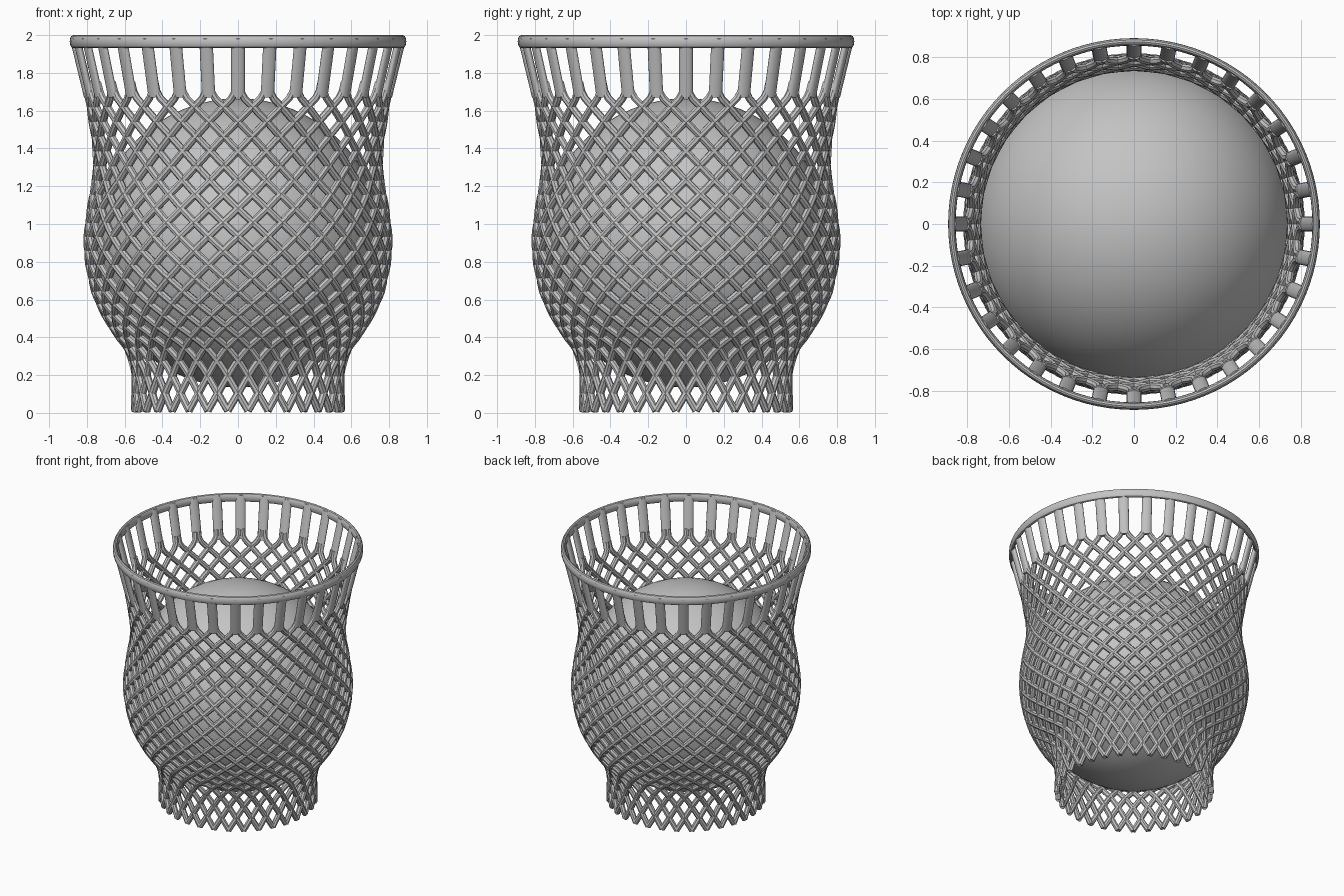
import bpy
from math import pi, sin, cos, hypot
from mathutils import Vector

if "Cube" in bpy.data.objects:
    bpy.data.objects.remove(bpy.data.objects["Cube"])

COUNT = 32          # strands in each direction, and posts
CELLS = 11.5        # lattice cells from foot to posts
STEP = 2 * pi / COUNT

grey = bpy.data.materials.new("plain_grey")
grey.use_nodes = True
grey.diffuse_color = (0.55, 0.55, 0.55, 1)
grey.node_tree.nodes["Principled BSDF"].inputs["Base Color"].default_value = grey.diffuse_color


def finish(obj, name):
    obj.name = name
    obj.data.materials.clear()
    obj.data.materials.append(grey)
    bpy.ops.object.select_all(action="DESELECT")
    obj.select_set(True)
    bpy.context.view_layer.objects.active = obj
    if obj.type == "CURVE":
        bpy.ops.object.convert(target="MESH")
    bpy.ops.object.shade_smooth_by_angle()


def smooth_path(points, steps):
    """Catmull-Rom curve through the points."""
    pts = [Vector(p) for p in points]
    pts = [2 * pts[0] - pts[1]] + pts + [2 * pts[-1] - pts[-2]]
    path = []
    for a, b, c, d in zip(pts, pts[1:], pts[2:], pts[3:]):
        for i in range(steps):
            t = i / steps
            path.append(0.5 * (2 * b + (c - a) * t + (2 * a - 5 * b + 4 * c - d) * t ** 2
                               + (3 * b - a - 3 * c + d) * t ** 3))
    return path + [pts[-2]]


def tube_curve(paths, radius):
    data = bpy.data.curves.new("tubes", "CURVE")
    data.dimensions = "3D"
    data.bevel_depth = radius
    data.bevel_resolution = 2
    data.use_fill_caps = True
    for path in paths:
        spline = data.splines.new("POLY")
        spline.points.add(len(path) - 1)
        for point, co in zip(spline.points, path):
            point.co = (*co, 1)
    obj = bpy.data.objects.new("tubes", data)
    bpy.context.collection.objects.link(obj)
    return obj


# Vase outline: radius, height, lattice cell height
outline = smooth_path([
    (0.548, 0.012, 0.19), (0.546, 0.2, 0.19), (0.582, 0.33, 0.16), (0.635, 0.41, 0.14),
    (0.693, 0.5, 0.14), (0.76, 0.65, 0.145), (0.799, 0.88, 0.155), (0.778, 1.1, 0.155),
    (0.753, 1.25, 0.16), (0.753, 1.4, 0.165), (0.77, 1.53, 0.165), (0.797, 1.7, 0.165)], 5)

# Lattice turn accumulated along the outline
turn = [0]
for a, b in zip(outline, outline[1:]):
    turn.append(turn[-1] + hypot(b.x - a.x, b.y - a.y) / b.z)
turn = [t * CELLS / turn[-1] for t in turn]

# Crossing strands, drawn together under each post
for side, name in ((1, "lattice_left_strands"), (-1, "lattice_right_strands")):
    paths = []
    for k in range(COUNT):
        path = []
        for p, t in zip(outline, turn):
            angle = pi / 2 + STEP * (k + side * min(t - CELLS, -0.1))
            path.append((p.x * cos(angle), p.x * sin(angle), p.y))
        angle = pi / 2 + STEP * (k - side * 0.07)
        path.append((0.809 * cos(angle), 0.809 * sin(angle), 1.75))
        paths.append(path)
    finish(tube_curve(paths, 0.02), name)

# Flat oval posts carrying the rim
foot, head = Vector((0.797, 0, 1.675)), Vector((0.872, 0, 1.985))
for k in range(COUNT):
    axis = head - foot
    bpy.ops.mesh.primitive_cylinder_add(vertices=16, radius=1, depth=axis.length)
    post = bpy.context.object
    post.scale = (0.019, 0.036, 1)
    mid = (foot + head) / 2
    angle = k * STEP
    post.location = (mid.x * cos(angle), mid.x * sin(angle), mid.z)
    post.rotation_euler = (0, Vector((0, 0, 1)).angle(axis), angle)
    finish(post, f"post_{k + 1}")

# Oval rim
bpy.ops.mesh.primitive_torus_add(major_radius=0.873, minor_radius=0.018,
                                 major_segments=96, minor_segments=12,
                                 location=(0, 0, 1.966))
bpy.context.object.scale.z = 1.9
finish(bpy.context.object, "rim")

# Ball held inside the lattice
bpy.ops.mesh.primitive_uv_sphere_add(segments=64, ring_count=32, radius=0.765,
                                     location=(0, 0, 0.9))
finish(bpy.context.object, "inner_ball")
